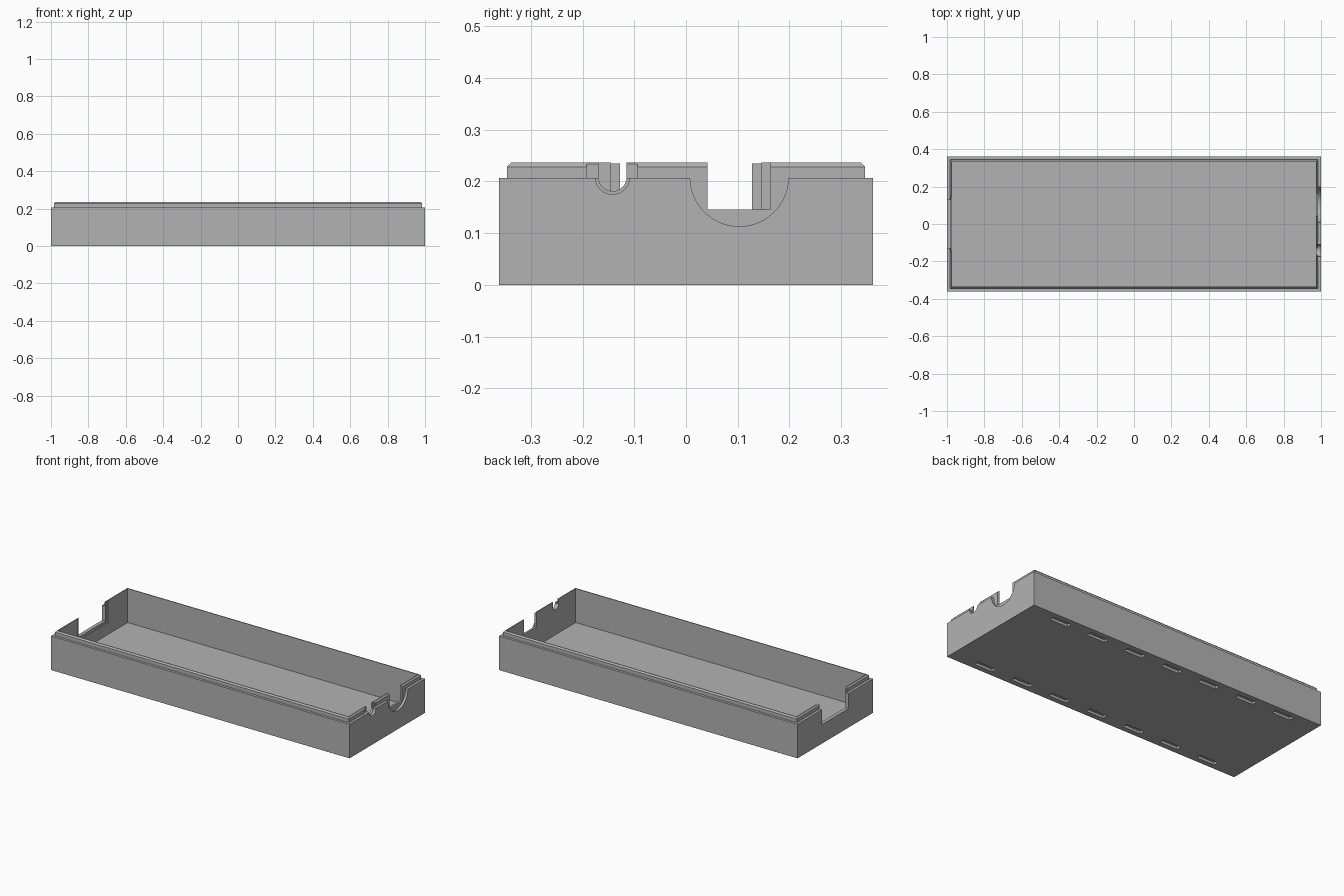
import bpy
import bmesh
import math
from mathutils import Matrix

cube = bpy.data.objects.get("Cube")
if cube:
    bpy.data.objects.remove(cube, do_unlink=True)

grey = bpy.data.materials.new("plain grey")
grey.use_nodes = True
grey.diffuse_color = (0.45, 0.45, 0.45, 1)
grey.node_tree.nodes["Principled BSDF"].inputs["Base Color"].default_value = (0.45, 0.45, 0.45, 1)


def add_object(name, bm):
    bmesh.ops.recalc_face_normals(bm, faces=bm.faces)
    mesh = bpy.data.meshes.new(name)
    bm.to_mesh(mesh)
    bm.free()
    mesh.materials.append(grey)
    obj = bpy.data.objects.new(name, mesh)
    bpy.context.collection.objects.link(obj)
    return obj


def cut(target, bm):
    """Subtract a closed shape from the target and discard the cutter."""
    cutter = add_object("cutter", bm)
    cutter.hide_render = True
    mod = target.modifiers.new("cut", "BOOLEAN")
    mod.operation = "DIFFERENCE"
    mod.solver = "EXACT"
    mod.object = cutter
    bpy.context.view_layer.objects.active = target
    bpy.ops.object.modifier_apply(modifier=mod.name)
    bpy.data.objects.remove(cutter, do_unlink=True)


def box(x, y, z):
    bm = bmesh.new()
    bmesh.ops.create_cube(bm, size=1)
    for v in bm.verts:
        v.co = [lo + (c + 0.5) * (hi - lo) for c, (lo, hi) in zip(v.co, (x, y, z))]
    return bm


def u_shape(x, y, z, radius, top):
    """Half-round channel along x with straight sides up to top."""
    steps = 32
    ring = [(y + radius, top), (y - radius, top)]
    for i in range(steps + 1):
        a = math.pi * (1 + i / steps)
        ring.append((y + radius * math.cos(a), z + radius * math.sin(a)))
    bm = bmesh.new()
    ends = [[bm.verts.new((px, py, pz)) for py, pz in ring] for px in x]
    for end in ends:
        bm.faces.new(end)
    for i in range(len(ring)):
        j = (i + 1) % len(ring)
        bm.faces.new((ends[0][i], ends[0][j], ends[1][j], ends[1][i]))
    return bm


# Tray with a stepped, chamfered lip: (inset from the outside, height)
HALF_X, HALF_Y, RIM, TOP = 1.0, 0.361, 0.206, 0.236
WALL, LIP, FLOOR, ABOVE = 0.028, 0.015, 0.03, 0.3
profile = [(0, 0), (0, RIM), (LIP, RIM), (LIP, 0.228), (0.023, TOP), (WALL, TOP), (WALL, FLOOR)]
bm = bmesh.new()
rings = []
for inset, z in profile:
    hx, hy = HALF_X - inset, HALF_Y - inset
    rings.append([bm.verts.new((sx * hx, sy * hy, z))
                  for sx, sy in ((-1, -1), (1, -1), (1, 1), (-1, 1))])
for a, b in zip(rings, rings[1:]):
    for i in range(4):
        j = (i + 1) % 4
        bm.faces.new((a[i], a[j], b[j], b[i]))
bm.faces.new(rings[0])
bm.faces.new(rings[-1])
tray = add_object("open_tray", bm)

# Wide slot in one end, with a shallow rebate on the inside
cut(tray, box((-1.1, -0.9), (-0.128, 0.128), (0.115, ABOVE)))
cut(tray, box((-0.979, -0.9), (-0.146, 0.146), (0.1, ABOVE)))

# Large connector opening: half-round outer recess and square through notch
cut(tray, u_shape((0.985, 1.1), 0.103, 0.208, 0.095, ABOVE))
cut(tray, box((0.9, 1.1), (0.042, 0.163), (0.146, ABOVE)))

# Small cable opening: set-back lip, outer recess and through notch
cut(tray, box((0.98, 1.1), (-0.192, -0.094), (RIM, ABOVE)))
cut(tray, u_shape((0.985, 1.1), -0.142, 0.208, 0.033, ABOVE))
cut(tray, u_shape((0.9, 1.1), -0.142, 0.208, 0.027, ABOVE))

# Rows of blind slots along both long edges of the underside
for side in (-1, 1):
    for i in range(-3, 4):
        x, y = i * 0.258, side * 0.313
        cut(tray, box((x - 0.06, x + 0.06), (y - 0.016, y + 0.016), (-0.05, 0.015)))
